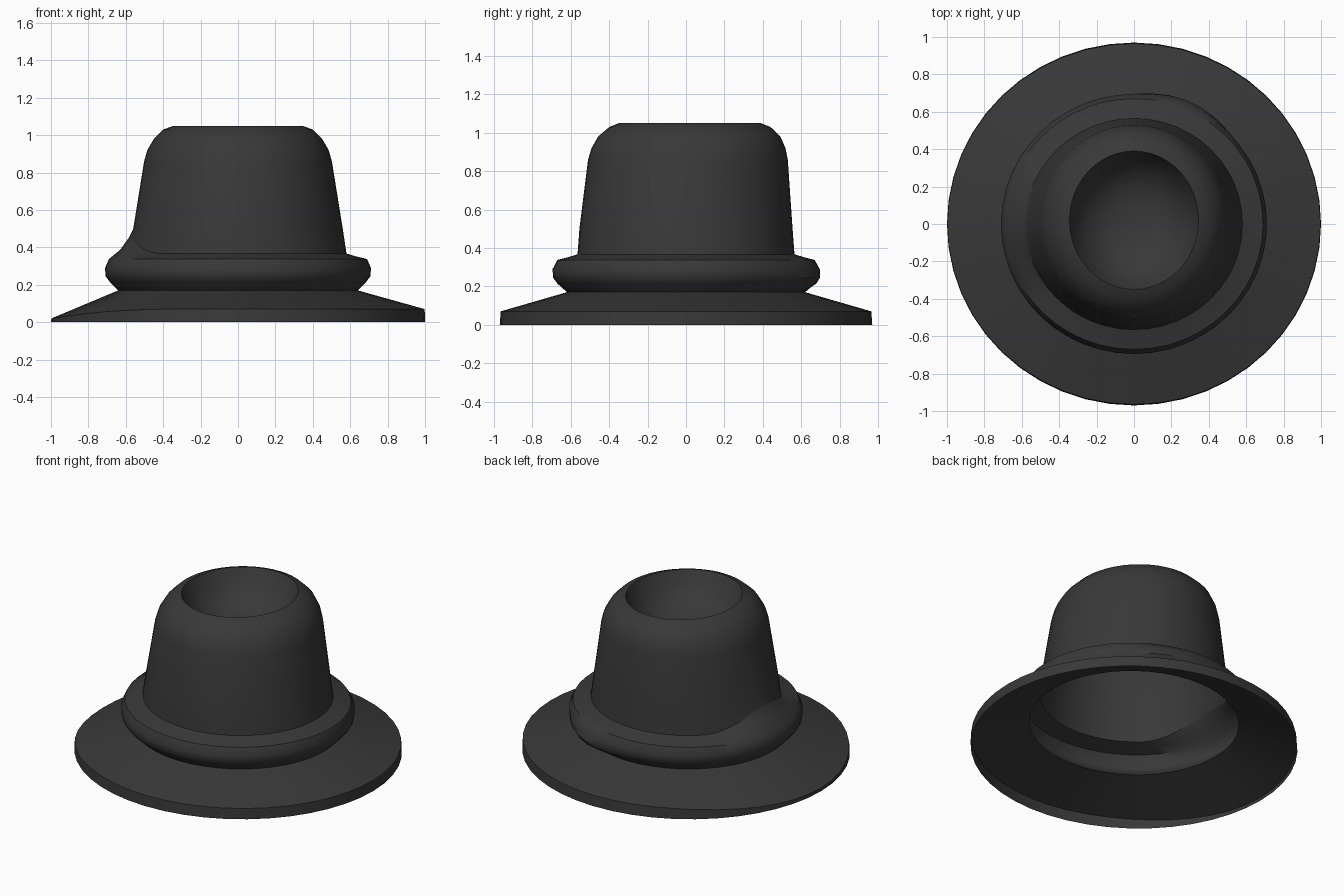
import bpy, bmesh, math

if "Cube" in bpy.data.objects:
    bpy.data.objects.remove(bpy.data.objects["Cube"])

SEG = 48
dark = bpy.data.materials.new("dark_felt")
dark.diffuse_color = (0.04, 0.04, 0.04, 1)
dark.use_nodes = True
dark.node_tree.nodes["Principled BSDF"].inputs["Base Color"].default_value = dark.diffuse_color


def near(angle, centre, width):
    """Smooth 0..1 weight that peaks at an angle (degrees)."""
    d = abs((angle - centre + 180) % 360 - 180) / width
    return 0.5 + 0.5 * math.cos(math.pi * d) if d < 1 else 0.0


def lathe(name, profile, shape, cap=False):
    """Oval rings from (rx, ry, y offset, z), adjusted per angle by shape()."""
    bm = bmesh.new()
    rings = []
    for i, (rx, ry, oy, z) in enumerate(profile):
        ring = []
        for k in range(SEG):
            deg = 360 * k / SEG
            a = math.radians(deg)
            dr, dz = shape(i, deg)
            ring.append(bm.verts.new(((rx + dr) * math.cos(a),
                                      (ry + dr) * math.sin(a) + oy, z + dz)))
        rings.append(ring)
    for lo, hi in zip(rings, rings[1:]):
        for k in range(SEG):
            n = (k + 1) % SEG
            bm.faces.new((lo[k], lo[n], hi[n], hi[k]))
    if cap:
        bm.faces.new(rings[-1])
    me = bpy.data.meshes.new(name)
    bm.to_mesh(me)
    bm.free()
    ob = bpy.data.objects.new(name, me)
    bpy.context.collection.objects.link(ob)
    me.materials.append(dark)
    bpy.ops.object.select_all(action='DESELECT')
    ob.select_set(True)
    bpy.context.view_layer.objects.active = ob
    bpy.ops.object.shade_smooth_by_angle(angle=math.radians(42))


# Sloping brim with a turned-down lip that thins out on the left
def brim_shape(i, deg):
    return 0, (-0.05 * near(deg, 180, 70) if i == 1 else 0)


lathe("brim", [(1.0, 0.97, 0, 0), (0.998, 0.965, 0, 0.07),
               (0.64, 0.62, 0, 0.17)], brim_shape)


# Rolled hat band: tucked bulge at the back right, raised fold on the left
def band_shape(i, deg):
    bulge = [0, 0.03, 0.025, 0.01, 0, 0, 0][i] * near(deg, 66, 32)
    lift = [0, 0, 0, 0, 0, 0.035, 0.09][i] * near(deg, 180, 45)
    return bulge, lift


lathe("hat_band", [(0.64, 0.62, 0, 0.17), (0.685, 0.67, 0, 0.215),
                   (0.708, 0.692, 0, 0.245), (0.711, 0.695, 0, 0.29),
                   (0.69, 0.67, 0, 0.338), (0.63, 0.615, 0, 0.352),
                   (0.58, 0.565, 0, 0.367)], band_shape)


# Tapered crown with rounded shoulder and a hollow pressed into the top
def crown_shape(i, deg):
    return 0, (0.09 * near(deg, 180, 45) if i == 0 else 0)


lathe("crown", [(0.58, 0.565, 0, 0.367), (0.56, 0.555, 0, 0.5),
                (0.502, 0.52, 0.01, 0.86), (0.485, 0.505, 0.013, 0.92),
                (0.45, 0.475, 0.017, 0.98), (0.40, 0.42, 0.02, 1.03),
                (0.345, 0.37, 0.02, 1.05), (0.31, 0.33, 0.02, 0.97),
                (0.25, 0.265, 0.02, 0.89), (0.17, 0.18, 0.02, 0.84),
                (0.08, 0.085, 0.02, 0.82)], crown_shape, cap=True)
